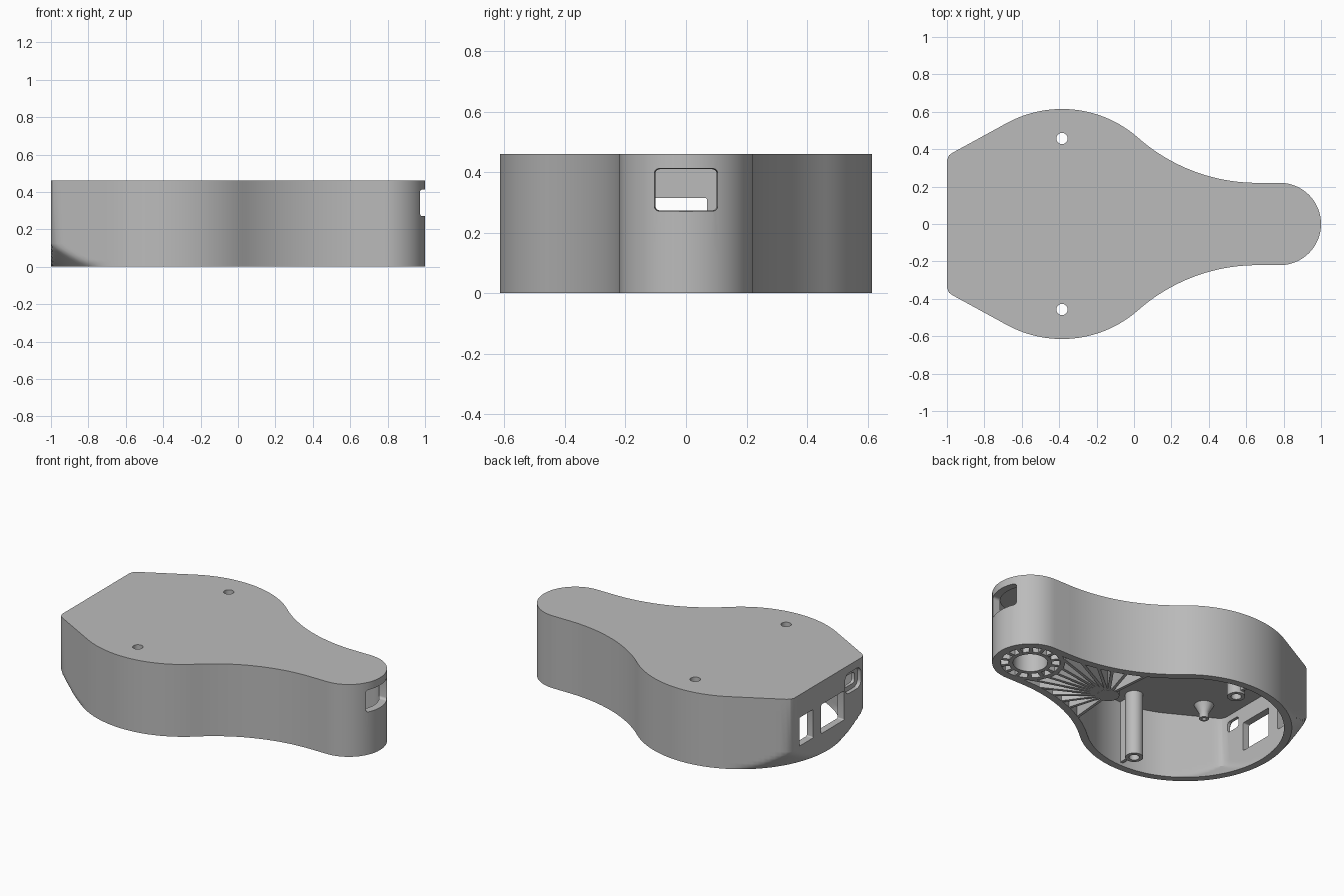
import bpy, bmesh, math
from mathutils import Vector, Matrix

old = bpy.data.objects.get("Cube")
if old:
    bpy.data.objects.remove(old, do_unlink=True)

grey = bpy.data.materials.new("plain grey")
grey.use_nodes = True
colour = (0.5, 0.5, 0.5, 1)
grey.diffuse_color = colour
grey.node_tree.nodes["Principled BSDF"].inputs["Base Color"].default_value = colour

HEIGHT, WALL, CEILING = 0.46, 0.045, 0.42
BODY, BODY_R = Vector((-0.385, 0)), 0.615
TIP, TIP_R = Vector((0.78, 0)), 0.22
HUB = Vector((0.195, 0))
NECK, NECK_R = Vector((0.66, 1.185)), 0.965
RIB_H = 0.13


def finish(bm, name):
    bmesh.ops.recalc_face_normals(bm, faces=bm.faces)
    mesh = bpy.data.meshes.new(name)
    bm.to_mesh(mesh)
    bm.free()
    obj = bpy.data.objects.new(name, mesh)
    bpy.context.collection.objects.link(obj)
    mesh.materials.append(grey)
    return obj


def smooth(obj):
    bpy.ops.object.select_all(action='DESELECT')
    obj.select_set(True)
    bpy.context.view_layer.objects.active = obj
    bpy.ops.object.shade_smooth_by_angle(angle=math.radians(30))


def arc(centre, r, a0, a1, n):
    angles = [math.radians(a0 + (a1 - a0) * i / n) for i in range(n + 1)]
    return [centre + r * Vector((math.cos(a), math.sin(a))) for a in angles]


def outline(t):
    """Closed plan outline, moved inward by t."""
    half = arc(TIP, TIP_R - t, 0, 90, 18)
    half += arc(NECK, NECK_R + t, -90, -131.4, 20)
    half += arc(BODY, BODY_R - t, 48.6, 118.7, 24)[1:]
    # straight flank to the rounded corner, then the flat end
    start, along = half[-1], Vector((-0.877, -0.48))
    end = start + along * ((start.x + 0.97 - t) / 0.877)
    half += [start.lerp(end, i / 10) for i in range(1, 11)]
    flat = -1 + t
    half += [Vector((flat + 0.01, end.y - 0.015)), Vector((flat, end.y - 0.04))]
    top = half[-1].y
    half += [Vector((flat, top * (1 - i / 10))) for i in range(1, 11)]
    return half + [Vector((p.x, -p.y)) for p in reversed(half[1:-1])]


def ring(bm, t, z):
    """Outline at height z; the low corners shrink to the round body."""
    limit = BODY_R - t + z * 0.8
    verts = []
    for p in outline(t):
        d = p - BODY
        if d.x < 0 and d.length > limit:
            p = BODY + d.normalized() * limit
        verts.append(bm.verts.new((p.x, p.y, z)))
    return verts


def bridge(bm, a, b):
    for i in range(len(a)):
        j = (i + 1) % len(a)
        bm.faces.new((a[i], a[j], b[j], b[i]))


# Hollow shell, open below
bm = bmesh.new()
levels = [0, 0.02, 0.04, 0.06, 0.08, 0.1, 0.125]
rings = [ring(bm, 0, z) for z in [HEIGHT] + levels[::-1]]
rings += [ring(bm, WALL, z) for z in levels + [CEILING]]
for a, b in zip(rings, rings[1:]):
    bridge(bm, a, b)
bm.faces.new(rings[0])
bm.faces.new(rings[-1])
shell = finish(bm, "shell")


def cut(cutter):
    mod = shell.modifiers.new("cut", 'BOOLEAN')
    mod.operation, mod.solver, mod.object = 'DIFFERENCE', 'EXACT', cutter
    bpy.context.view_layer.objects.active = shell
    bpy.ops.object.modifier_apply(modifier=mod.name)
    bpy.data.objects.remove(cutter, do_unlink=True)


def port(x0, x1, y0, y1, z0, z1, radius=0.008, flare=1.0):
    """Cut a rounded rectangular opening along x; flare widens the x1 end."""
    bm = bmesh.new()
    bmesh.ops.create_cube(bm, size=1)
    bmesh.ops.scale(bm, vec=(x1 - x0, y1 - y0, z1 - z0), verts=bm.verts)
    edges = [e for e in bm.edges if abs(e.verts[0].co.x - e.verts[1].co.x) > 1e-4]
    bmesh.ops.bevel(bm, geom=edges, offset=radius, segments=5, profile=0.5, affect='EDGES')
    for v in bm.verts:
        if v.co.x > 0:
            v.co.y *= flare
            v.co.z *= flare
    bmesh.ops.translate(bm, vec=((x0 + x1) / 2, (y0 + y1) / 2, (z0 + z1) / 2), verts=bm.verts)
    cut(finish(bm, "port_cutter"))


port(0.9, 1.02, -0.1, 0.1, 0.275, 0.408, 0.015, 1.08)      # tip slot
port(-1.1, -0.85, -0.16, 0.07, 0.13, 0.315)                # middle end port
port(-1.1, -0.85, 0.15, 0.29, 0.135, 0.315)                # side end port
port(-1.1, -0.975, -0.33, -0.17, 0.28, 0.41, 0.04)         # round recess
port(-1.1, -0.85, -0.3, -0.2, 0.31, 0.38, 0.02)            # slot inside it
for side in (-1, 1):
    bm = bmesh.new()
    bmesh.ops.create_cone(bm, cap_ends=True, segments=24, radius1=0.03, radius2=0.03, depth=0.4,
                          matrix=Matrix.Translation((BODY.x, side * 0.457, HEIGHT)))
    cut(finish(bm, "hole_cutter"))
smooth(shell)


def turned(name, x, y, profile, n=32):
    """Revolve a closed (radius, z) profile about a vertical axis."""
    bm = bmesh.new()
    loops = []
    for r, z in profile:
        loops.append([bm.verts.new((x + r * math.cos(math.tau * i / n),
                                    y + r * math.sin(math.tau * i / n), z)) for i in range(n)])
    for a, b in zip(loops, loops[1:] + loops[:1]):
        bridge(bm, a, b)
    obj = finish(bm, name)
    smooth(obj)


def tube(name, x, y, outer, inner, z0, z1):
    turned(name, x, y, [(outer, z0), (outer, z1), (inner, z1), (inner, z0)])


def rib(bm, a, b, width, z0, z1):
    d = b - a
    m = (Matrix.Translation(((a.x + b.x) / 2, (a.y + b.y) / 2, (z0 + z1) / 2))
         @ Matrix.Rotation(math.atan2(d.y, d.x), 4, 'Z')
         @ Matrix.Diagonal((d.length, width, z1 - z0, 1)))
    bmesh.ops.create_cube(bm, size=1, matrix=m)


# Screw posts, their wall ribs and small ceiling pegs
for side, label in ((-1, "right"), (1, "left")):
    tube(label + "_screw_post", BODY.x, side * 0.457, 0.052, 0.03, 0.005, CEILING + 0.01)
    bm = bmesh.new()
    rib(bm, Vector((BODY.x, side * 0.505)), Vector((BODY.x, side * 0.585)), 0.02, 0.02, CEILING)
    finish(bm, label + "_post_rib")
    turned(label + "_ceiling_peg", -0.77, side * 0.29,
           [(0.012, 0.33), (0.028, 0.33), (0.03, 0.37), (0.06, 0.425), (0.012, 0.425)], 20)

# Tip collar: two rings joined by short spokes
tube("tip_inner_ring", TIP.x, TIP.y, 0.125, 0.1, 0, RIB_H)
tube("tip_outer_ring", TIP.x, TIP.y, 0.2, 0.172, 0, RIB_H)
bm = bmesh.new()
for i in range(14):
    d = Vector((math.cos(math.tau * i / 14), math.sin(math.tau * i / 14)))
    rib(bm, TIP + d * 0.118, TIP + d * 0.18, 0.022, 0.001, RIB_H)
finish(bm, "tip_spokes")

# Hub with a fan of ribs reaching the wall and the tip collar
bm = bmesh.new()
bmesh.ops.create_cone(bm, cap_ends=True, segments=32, radius1=0.065, radius2=0.065, depth=RIB_H,
                      matrix=Matrix.Translation((HUB.x, HUB.y, RIB_H / 2)))
smooth(finish(bm, "hub"))


def inside(p):
    if (p - TIP).length < 0.195:
        return False
    if p.x > NECK.x:
        return abs(p.y) < TIP_R - 0.02
    return (Vector((p.x, abs(p.y))) - NECK).length > NECK_R + 0.02


bm = bmesh.new()
for degrees in (0, 9, 18, 28, 40, 55, 73, 95):
    for side in ((1,) if degrees == 0 else (-1, 1)):
        a = math.radians(degrees * side)
        d = Vector((math.cos(a), math.sin(a)))
        reach = 0.06
        while inside(HUB + d * reach) and reach < 0.6:
            reach += 0.005
        rib(bm, HUB + d * 0.05, HUB + d * reach, 0.018, 0.001, RIB_H)
finish(bm, "fan_ribs")
